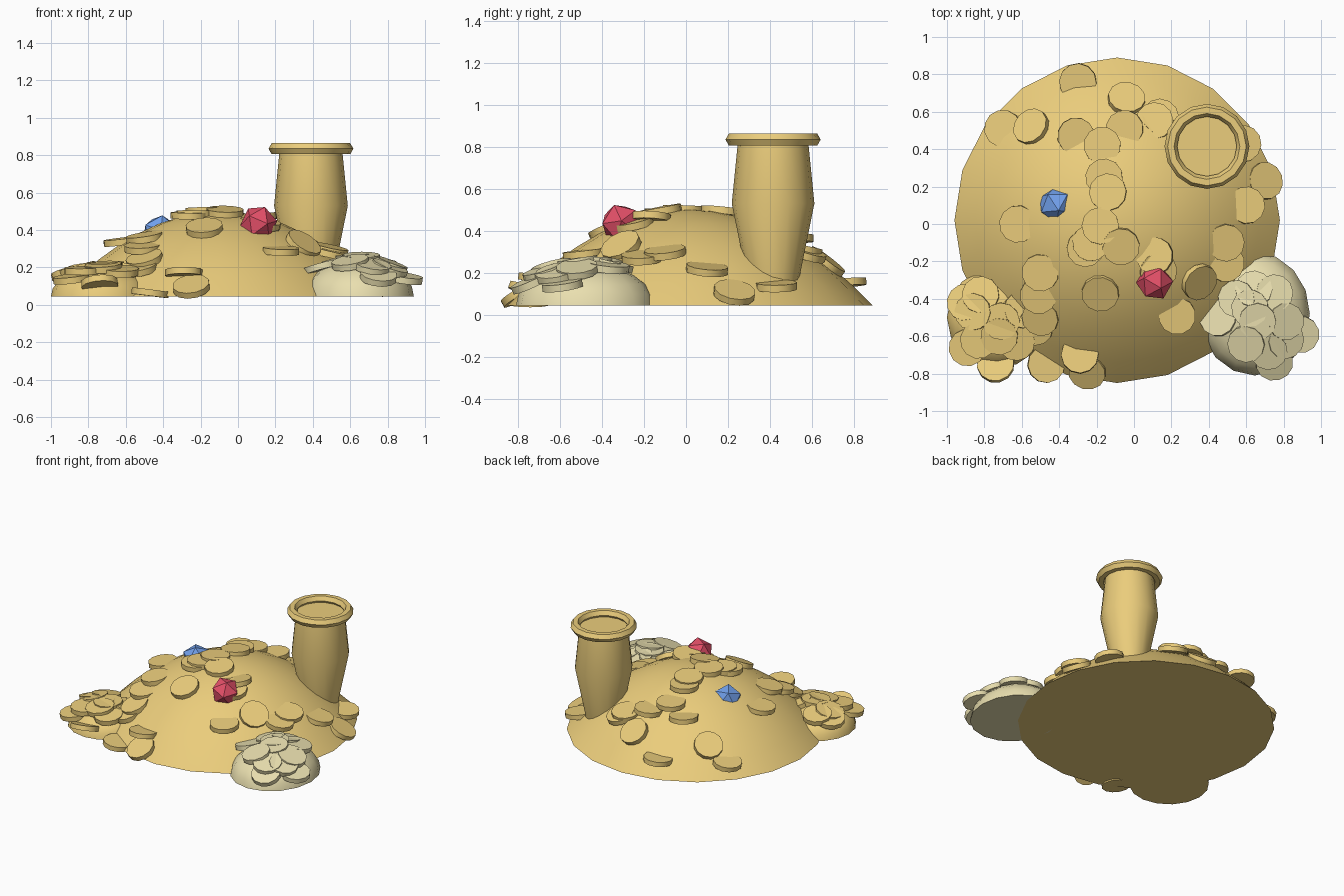
import bpy, bmesh, math, random
from mathutils import Vector, Matrix

if "Cube" in bpy.data.objects:
    bpy.data.objects.remove(bpy.data.objects["Cube"])

random.seed(4)
BASE = 0.045


def material(name, rgb):
    m = bpy.data.materials.new(name)
    m.diffuse_color = (*rgb, 1)
    m.use_nodes = True
    m.node_tree.nodes["Principled BSDF"].inputs["Base Color"].default_value = m.diffuse_color
    return m


GOLD = material("gold", (0.83, 0.61, 0.2))
SILVER = material("pale_gold", (0.82, 0.74, 0.43))
RED = material("red", (0.78, 0.08, 0.14))
BLUE = material("blue", (0.17, 0.36, 0.85))


def finish(bm, name, mat, smooth=True):
    bmesh.ops.recalc_face_normals(bm, faces=bm.faces)
    me = bpy.data.meshes.new(name)
    bm.to_mesh(me)
    bm.free()
    ob = bpy.data.objects.new(name, me)
    bpy.context.collection.objects.link(ob)
    me.materials.append(mat)
    if smooth:
        bpy.ops.object.select_all(action='DESELECT')
        ob.select_set(True)
        bpy.context.view_layer.objects.active = ob
        bpy.ops.object.shade_smooth_by_angle(angle=math.radians(35))
    return ob


def lathe(name, profile, centre, sides, mat, sy=1.0, closed=False):
    """Revolve (radius, z) points around z; open profiles get capped."""
    bm = bmesh.new()
    rings = []
    for r, z in profile:
        if r < 1e-5:
            rings.append([bm.verts.new((centre[0], centre[1], z))] * sides)
            continue
        rings.append([bm.verts.new((centre[0] + r * math.sin(i * math.tau / sides),
                                    centre[1] + sy * r * math.cos(i * math.tau / sides), z))
                      for i in range(sides)])
    pairs = list(zip(rings, rings[1:] + rings[:1])) if closed else list(zip(rings, rings[1:]))
    for a, b in pairs:
        for i in range(sides):
            j = (i + 1) % sides
            bm.faces.new(list(dict.fromkeys((a[i], a[j], b[j], b[i]))))
    if not closed:
        for ring in (rings[0], rings[-1]):
            if ring[0] is not ring[1]:
                bm.faces.new(ring)
    return finish(bm, name, mat)


# Mound height functions
def main_h(x, y):
    return BASE + 0.455 * (1 - ((x + 0.09) ** 2 + (y - 0.02) ** 2) / 0.87 ** 2)


def dome_h(cx, cy, rx, ry, h):
    def f(x, y):
        return BASE + h * math.sqrt(max(0.0, 1 - ((x - cx) / rx) ** 2 - ((y - cy) / ry) ** 2))
    return f


left_h = dome_h(-0.73, -0.50, 0.27, 0.27, 0.16)
right_h = dome_h(0.645, -0.48, 0.295, 0.33, 0.2)

# Mounds
lathe("main_mound", [(0.87 * t, BASE + 0.455 * (1 - t * t)) for t in [1 - i / 8 for i in range(9)]],
      (-0.09, 0.02), 20, GOLD)
arc = [(math.cos(i * math.pi / 12), math.sin(i * math.pi / 12)) for i in range(7)]
lathe("left_mound", [(0.27 * c, BASE + 0.16 * s) for c, s in arc], (-0.73, -0.50), 16, GOLD)
lathe("right_mound", [(0.295 * c, BASE + 0.2 * s) for c, s in arc], (0.645, -0.48), 16, SILVER, sy=0.33 / 0.295)

# Vase body and ring-shaped lip
lathe("vase_body", [(0.115, 0.1), (0.13, 0.2), (0.197, 0.53), (0.168, 0.82)], (0.39, 0.415), 16, GOLD)
lathe("vase_lip", [(0.193 + 0.034 * math.cos(k * math.pi / 3), 0.835 + 0.034 * math.sin(k * math.pi / 3))
                   for k in range(6)], (0.39, 0.415), 16, GOLD, closed=True)


# Coins: k = how far the coin leans with the slope (1 is flush, 0 is level)
def coins(name, places, height, mat, r=0.1, lean=0.1):
    bm = bmesh.new()
    e = 0.02
    for x, y, k in places:
        gx = (height(x - e, y) - height(x + e, y)) / (2 * e)
        gy = (height(x, y - e) - height(x, y + e)) / (2 * e)
        g = Vector((gx, gy))
        if g.length > 1:
            g.normalize()
        n = Vector((k * g.x + random.uniform(-lean, lean), k * g.y + random.uniform(-lean, lean), 1))
        rot = n.to_track_quat('Z', 'Y').to_matrix().to_4x4()
        bmesh.ops.create_cone(bm, cap_ends=True, segments=12, radius1=r, radius2=r, depth=0.034,
                              matrix=Matrix.Translation((x, y, height(x, y) + 0.008)) @ rot)
    return finish(bm, name, mat)


coins("main_coins", [
    (-0.30, 0.76, 0.0), (-0.70, 0.51, 0.2), (-0.55, 0.52, 0.9), (-0.04, 0.67, 0.9),
    (-0.31, 0.47, 0.0), (-0.17, 0.42, 0.2), (-0.05, 0.51, 0.1), (0.11, 0.55, 0.2), (0.14, 0.57, 0.4),
    (0.58, 0.43, 0.1), (0.70, 0.23, 0.6), (0.60, 0.10, 0.2), (0.49, -0.10, 0.2), (0.49, -0.21, 0.3),
    (-0.16, 0.25, 0.3), (-0.14, 0.17, 1.0), (-0.18, -0.01, 1.0), (-0.62, 0.0, 0.2),
    (-0.26, -0.13, 0.3), (-0.23, -0.10, 0.4), (-0.07, -0.12, 1.0), (-0.18, -0.37, 0.9),
    (0.11, -0.17, -0.4), (0.13, -0.25, 0.4), (0.35, -0.31, 1.4), (0.23, -0.49, 0.2),
    (-0.50, -0.26, 0.3), (-0.51, -0.38, 0.3), (-0.50, -0.50, 0.5), (-0.53, -0.55, 0.4),
    (-0.29, -0.70, -0.1), (-0.25, -0.79, 0.6), (-0.47, -0.75, -0.1)], main_h, GOLD)
coins("left_coins", [
    (-0.74, -0.75, -0.4), (-0.82, -0.38, 0.6), (-0.86, -0.47, 0.7), (-0.71, -0.52, 0.9),
    (-0.72, -0.60, 0.9), (-0.89, -0.66, 0.3), (-0.60, -0.46, 0.6), (-0.63, -0.63, 0.4),
    (-0.83, -0.62, 0.4), (-0.90, -0.42, 0.4)], left_h, GOLD)
coins("right_coins", [
    (0.64, -0.35, 0.7), (0.75, -0.37, 0.7), (0.62, -0.45, 0.9), (0.45, -0.50, 0.4),
    (0.66, -0.52, 0.9), (0.60, -0.64, 0.6), (0.81, -0.52, 0.7), (0.89, -0.59, 0.2),
    (0.81, -0.62, 0.5), (0.75, -0.74, 0.4), (0.55, -0.40, 0.6), (0.72, -0.68, 0.5)], right_h, SILVER)

# Faceted gems
for name, mat, loc, rot in (("red_gem", RED, (0.11, -0.31, 0.435), (0.4, 0.3, 0.2)),
                            ("blue_gem", BLUE, (-0.415, 0.105, 0.385), (0.3, -0.2, 0.9))):
    bm = bmesh.new()
    bmesh.ops.create_icosphere(bm, subdivisions=1, radius=0.1)
    gem = finish(bm, name, mat, smooth=False)
    gem.location = loc
    gem.rotation_euler = rot
